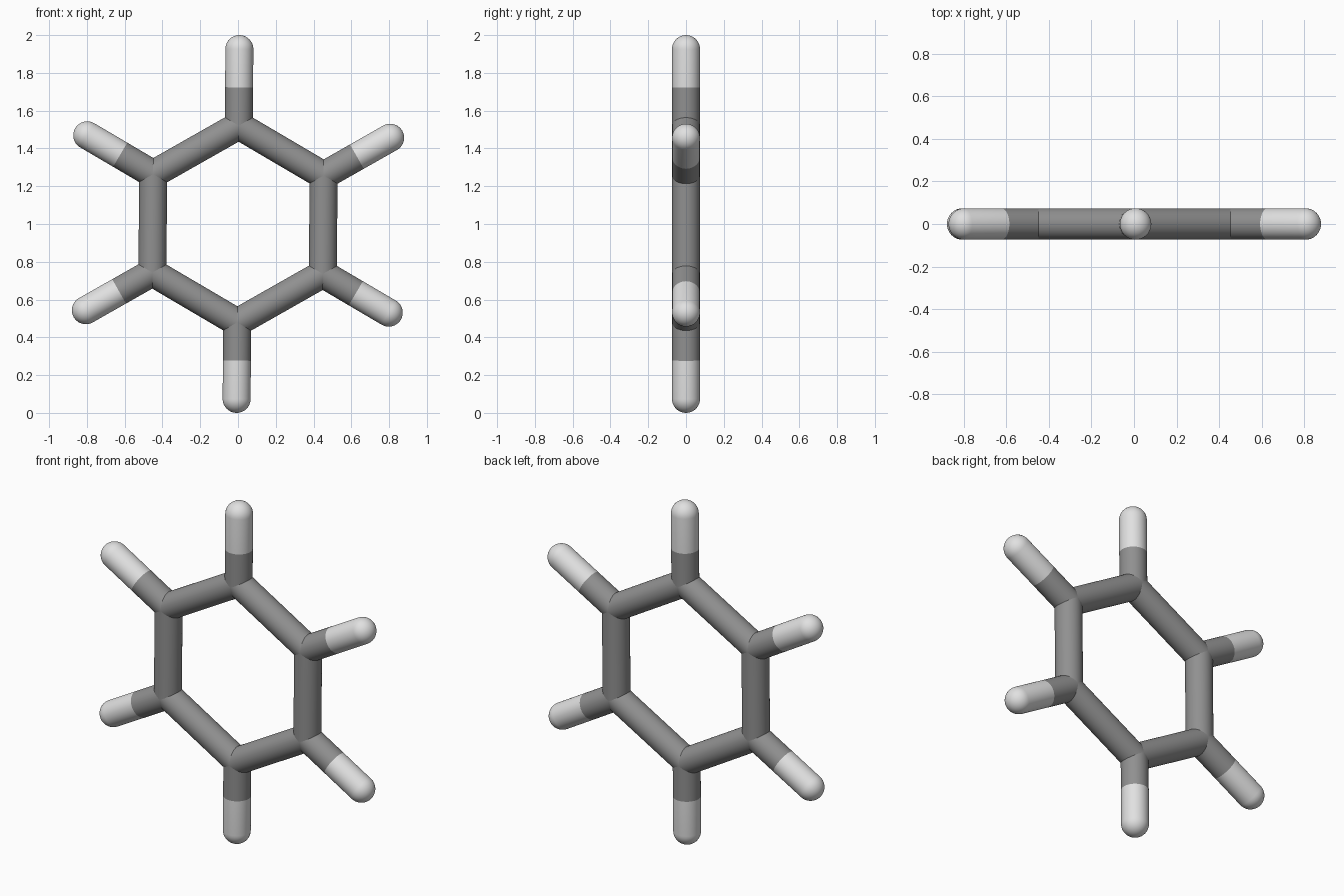
import bpy
import bmesh
import math
from mathutils import Vector

cube = bpy.data.objects.get("Cube")
if cube:
    bpy.data.objects.remove(cube, do_unlink=True)

RADIUS = 0.074        # thickness of every stick
RING = 0.521          # centre to ring corner
TIP = 0.926           # centre to rounded outer end
TILT = 0.008          # slight clockwise turn of the whole ring
SIDES = 40


def make_material(name, value):
    mat = bpy.data.materials.new(name)
    mat.use_nodes = True
    colour = (value, value, value, 1)
    mat.diffuse_color = colour
    mat.node_tree.nodes["Principled BSDF"].inputs["Base Color"].default_value = colour
    return mat


dark = make_material("dark grey", 0.28)
light = make_material("light grey", 0.75)


def point(corner, distance):
    """Position on the spoke through a ring corner, corner 0 at the top."""
    a = corner * math.pi / 3 + TILT
    return Vector((distance * math.sin(a), 0, 1 + distance * math.cos(a)))


def finish(name, bm, mat):
    for face in bm.faces:
        face.smooth = True
    mesh = bpy.data.meshes.new(name)
    bm.to_mesh(mesh)
    bm.free()
    mesh.materials.append(mat)
    obj = bpy.data.objects.new(name, mesh)
    bpy.context.collection.objects.link(obj)
    return obj


def stick(name, start, end, mat, rounded=False):
    """Open tube between two points, optionally with a domed far end."""
    axis = end - start
    bm = bmesh.new()
    profile = [Vector((RADIUS, 0, 0)), Vector((RADIUS, 0, axis.length))]
    if rounded:
        steps = 10
        for i in range(1, steps + 1):
            a = i / steps * math.pi / 2
            profile.append(Vector((RADIUS * math.cos(a), 0,
                                   axis.length + RADIUS * math.sin(a))))
    verts = [bm.verts.new(p) for p in profile]
    edges = [bm.edges.new(pair) for pair in zip(verts, verts[1:])]
    bmesh.ops.spin(bm, geom=verts + edges, cent=(0, 0, 0), axis=(0, 0, 1),
                   angle=math.tau, steps=SIDES)
    bmesh.ops.remove_doubles(bm, verts=bm.verts, dist=0.0001)
    bmesh.ops.recalc_face_normals(bm, faces=bm.faces)
    # An open tube has no inside, so check that its faces point outward
    face = max(bm.faces, key=lambda f: f.calc_area())
    centre = face.calc_center_median()
    if face.normal.x * centre.x + face.normal.y * centre.y < 0:
        bmesh.ops.reverse_faces(bm, faces=bm.faces)
    obj = finish(name, bm, mat)
    obj.location = start
    obj.rotation_euler = axis.to_track_quat('Z', 'Y').to_euler()


def joint(name, centre, mat):
    bm = bmesh.new()
    bmesh.ops.create_uvsphere(bm, u_segments=SIDES, v_segments=20, radius=RADIUS)
    finish(name, bm, mat).location = centre


# Six ring bars, corner joints and two-tone spokes
for n in range(6):
    corner, tip = point(n, RING), point(n, TIP)
    middle = (corner + tip) / 2
    stick(f"ring_bar_{n}", corner, point(n + 1, RING), dark)
    joint(f"ring_joint_{n}", corner, dark)
    stick(f"spoke_inner_{n}", corner, middle, dark)
    stick(f"spoke_outer_{n}", middle, tip, light, rounded=True)
